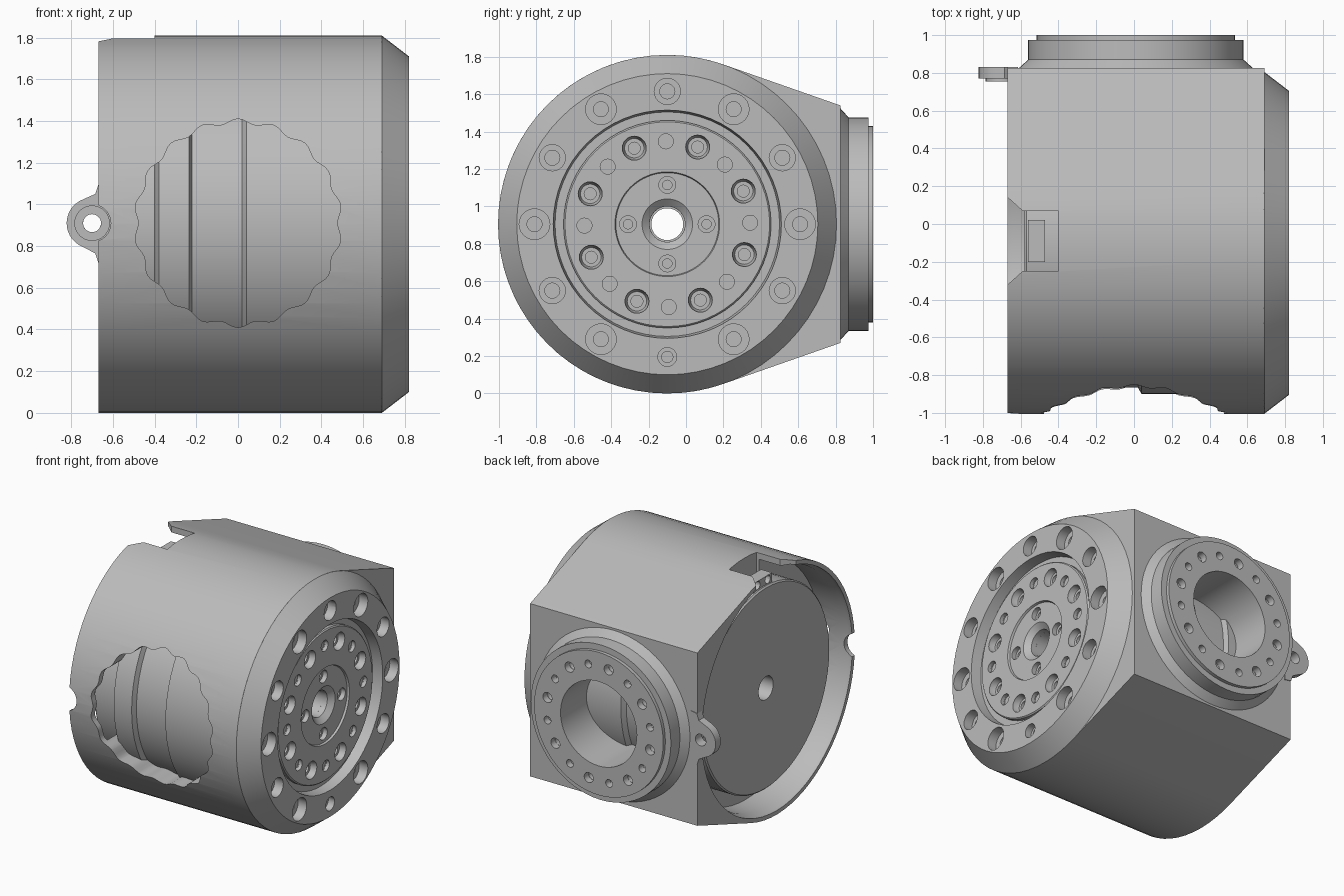
import bpy, bmesh
from math import sin, cos, pi, radians, acos, atan2, hypot

if "Cube" in bpy.data.objects:
    bpy.data.objects.remove(bpy.data.objects["Cube"], do_unlink=True)

CY, CZ = -0.1, 0.905      # main axis
R = 0.905                 # housing radius
BACK = 0.825              # rear flat
LEFT, RIGHT = -0.67, 0.69

grey = bpy.data.materials.new("machined_grey")
grey.use_nodes = True
grey.diffuse_color = (0.5, 0.5, 0.5, 1)
grey.node_tree.nodes["Principled BSDF"].inputs["Base Color"].default_value = (0.5, 0.5, 0.5, 1)


def finish(bm, name):
    bmesh.ops.remove_doubles(bm, verts=bm.verts, dist=1e-5)
    bmesh.ops.recalc_face_normals(bm, faces=bm.faces)
    mesh = bpy.data.meshes.new(name)
    bm.to_mesh(mesh)
    bm.free()
    mesh.materials.append(grey)
    ob = bpy.data.objects.new(name, mesh)
    bpy.context.collection.objects.link(ob)
    return ob


def add_lathe(bm, profile, axis, centre, n=64):
    """Spin a closed (radius, height) profile about the x or y axis."""
    rings = []
    for i in range(n):
        a = 2 * pi * i / n
        ring = []
        for r, h in profile:
            u, v = r * cos(a), r * sin(a)
            p = (h, centre[0] + u, centre[1] + v) if axis == "X" else (centre[0] + u, h, centre[1] + v)
            ring.append(bm.verts.new(p))
        rings.append(ring)
    m = len(profile)
    for i in range(n):
        a, b = rings[i], rings[(i + 1) % n]
        for j in range(m):
            k = (j + 1) % m
            if profile[j][0] or profile[k][0]:
                if not profile[j][0]:
                    bm.faces.new((a[j], a[k], b[k]))
                elif not profile[k][0]:
                    bm.faces.new((a[j], a[k], b[j]))
                else:
                    bm.faces.new((a[j], a[k], b[k], b[j]))
    loose = [v for v in bm.verts if not v.link_faces]
    bmesh.ops.delete(bm, geom=loose, context="VERTS")


def lathe(name, profile, axis, centre, n=64):
    bm = bmesh.new()
    add_lathe(bm, profile, axis, centre, n)
    return finish(bm, name)


def rod(name, r, h0, h1, axis, centre, n=64):
    return lathe(name, [(0, h0), (r, h0), (r, h1), (0, h1)], axis, centre, n)


def prism(name, points, axis, h0, h1):
    """Extrude a 2D outline along an axis."""
    place = {"X": lambda p, h: (h, p[0], p[1]),
             "Y": lambda p, h: (p[0], h, p[1]),
             "Z": lambda p, h: (p[0], p[1], h)}[axis]
    bm = bmesh.new()
    lo = [bm.verts.new(place(p, h0)) for p in points]
    hi = [bm.verts.new(place(p, h1)) for p in points]
    bm.faces.new(lo)
    bm.faces.new(hi)
    for i in range(len(points)):
        j = (i + 1) % len(points)
        bm.faces.new((lo[i], lo[j], hi[j], hi[i]))
    return finish(bm, name)


def cut(ob, *cutters):
    for c in cutters:
        c.hide_render = True
        mod = ob.modifiers.new("cut", "BOOLEAN")
        mod.operation, mod.solver, mod.object = "DIFFERENCE", "EXACT", c
        bpy.context.view_layer.objects.active = ob
        bpy.ops.object.modifier_apply(modifier=mod.name)
        bpy.data.objects.remove(c, do_unlink=True)


def smooth(ob):
    bpy.ops.object.select_all(action="DESELECT")
    ob.select_set(True)
    bpy.context.view_layer.objects.active = ob
    bpy.ops.object.shade_smooth_by_angle(angle=radians(25))


def hole_ring(name, groups, axis, centre):
    """Cutter of many stepped holes: (angles, pitch radius, profile)."""
    bm = bmesh.new()
    for angles, pitch, profile in groups:
        for deg in angles:
            a = radians(deg)
            add_lathe(bm, profile, axis, (centre[0] + pitch * cos(a), centre[1] + pitch * sin(a)), 24)
    return finish(bm, name)


def bore(r, r2, top, mid, end):
    return [(0, top + 0.05), (r, top + 0.05), (r, mid), (r2, mid), (r2, end), (0, end)]


axis_c = (CY, CZ)

# Housing: round front running tangent into a flat rear
half = 0.635
dy = BACK - CY
tangent = atan2(half, dy) + acos(R / hypot(half, dy))
steps = 44
outline = [(BACK, CZ - half), (BACK, CZ + half)]
for i in range(steps + 1):
    a = tangent + (2 * pi - 2 * tangent) * i / steps
    outline.append((CY + R * cos(a), CZ + R * sin(a)))
housing = prism("housing", outline, "X", LEFT, RIGHT)

# Scalloped window, open cup, rim notches, bores
scallop = []
for i in range(144):
    a = 2 * pi * i / 144
    r = 0.488 + 0.012 * cos(18 * a)
    scallop.append((r * sin(a), CZ + 0.005 + r * cos(a)))
notch = [(-0.4, -0.25), (-0.4, 0.07), (-0.59, 0.07), (-0.69, 0.16), (-0.69, -0.34), (-0.59, -0.25)]
FLANGE = (0.01, CZ)
EAR = (-0.7, CZ + 0.005)
cut(housing,
    prism("window_cutter", scallop, "Y", -1.2, -0.45),
    lathe("cup_cutter", [(0, -0.8), (0.875, -0.8), (0.875, -0.64), (0.86, -0.6), (0.86, -0.42), (0, -0.42)],
          "X", axis_c),
    prism("notch_cutter", notch, "Z", 1.55, 1.95),
    rod("tool_notch_cutter", 0.09, -1.2, 0.7, "Y", EAR, 32),
    rod("lug_hole_cutter", 0.043, 0.6, 0.9, "Y", EAR, 24),
    rod("rear_bore_cutter", 0.31, 0.45, 0.95, "Y", FLANGE),
    rod("centre_bore_cutter", 0.095, -0.6, 0.9, "X", axis_c, 32))
smooth(housing)

# Inner drum seen through the window, rear bore and open side
drum = lathe("inner_drum", [
    (0.085, -0.58), (0.735, -0.58), (0.745, -0.57), (0.745, -0.40), (0.8, -0.38), (0.8, -0.235),
    (0.765, -0.22), (0.765, 0.02), (0.8, 0.04), (0.8, 0.6), (0.085, 0.6)], "X", axis_c)
smooth(drum)

# Connector in the top notch
connector = prism("connector", [(-0.2, 1.6), (0.02, 1.6), (0.02, 1.71), (-0.2, 1.71)], "X", -0.56, -0.47)
cut(connector, rod("socket_cutter", 0.03, -0.6, -0.5, "X", (-0.15, 1.68), 16),
    rod("socket_cutter", 0.03, -0.6, -0.5, "X", (-0.03, 1.68), 16))

# Output face: chamfered cap, recessed disc and hub
F, D, H = 0.82, 0.78, 0.765
cap = lathe("output_face", [
    (0.095, 0.66), (0.86, 0.66), (R, RIGHT), (0.805, F), (0.61, F), (0.6, 0.745), (0.555, 0.745), (0.555, D - 0.008),
    (0.547, D), (0.28, D), (0.275, H), (0.135, H), (0.095, 0.73)], "X", axis_c)
eighths = range(0, 360, 45)
cut(cap, hole_ring("face_hole_cutter", [
    (range(0, 360, 60), 0.71, bore(0.082, 0.04, F, 0.75, 0.71)),
    ((30, 90, 150, 210, 330), 0.71, bore(0.07, 0.04, F, 0.75, 0.71)),
    ((270,), 0.71, bore(0.05, 0.03, F, 0.77, 0.71)),
    ([a + 23.5 for a in eighths], 0.443,
     [(0, D + 0.05), (0.064, D + 0.05), (0.064, D - 0.01), (0.052, 0.735), (0.032, 0.735), (0.032, 0.7), (0, 0.7)]),
    ([a + 1 for a in eighths], 0.443, bore(0.04, 0.038, D, 0.755, 0.75)),
    (range(0, 360, 90), 0.21, bore(0.045, 0.025, H, 0.73, 0.7)),
], "X", axis_c))
smooth(cap)

# Rear mounting flange
flange = lathe("rear_flange", [
    (0.31, 0.75), (0.62, 0.75), (0.62, BACK), (0.57, 0.87), (0.57, 0.975), (0.525, 0.975), (0.525, 1.0),
    (0.31, 1.0)], "Y", FLANGE)
cut(flange, hole_ring("flange_hole_cutter", [
    ([45 * i + 11 for i in range(8)], 0.425, bore(0.037, 0.035, 1.0, 0.95, 0.91)),
    ([45 * i + 33.5 for i in range(8)], 0.425, bore(0.028, 0.026, 1.0, 0.95, 0.91)),
], "Y", FLANGE))
smooth(flange)

# Side lug with raised ring
lug = [(-0.615, CZ + 0.2), (-0.67, CZ + 0.19), (-0.685, CZ + 0.145)]
lug += [(EAR[0] + 0.122 * cos(radians(a)), EAR[1] + 0.122 * sin(radians(a))) for a in range(110, 251, 10)]
lug += [(-0.685, CZ - 0.14), (-0.67, CZ - 0.185), (-0.615, CZ - 0.195)]
ear = prism("side_lug", lug, "Y", 0.77, 0.83)
cut(ear, rod("lug_hole_cutter", 0.043, 0.7, 0.9, "Y", EAR, 24))
smooth(ear)
smooth(lathe("lug_ring", [(0.043, 0.755), (0.085, 0.755), (0.085, 0.8), (0.043, 0.8)], "Y", EAR, 32))
